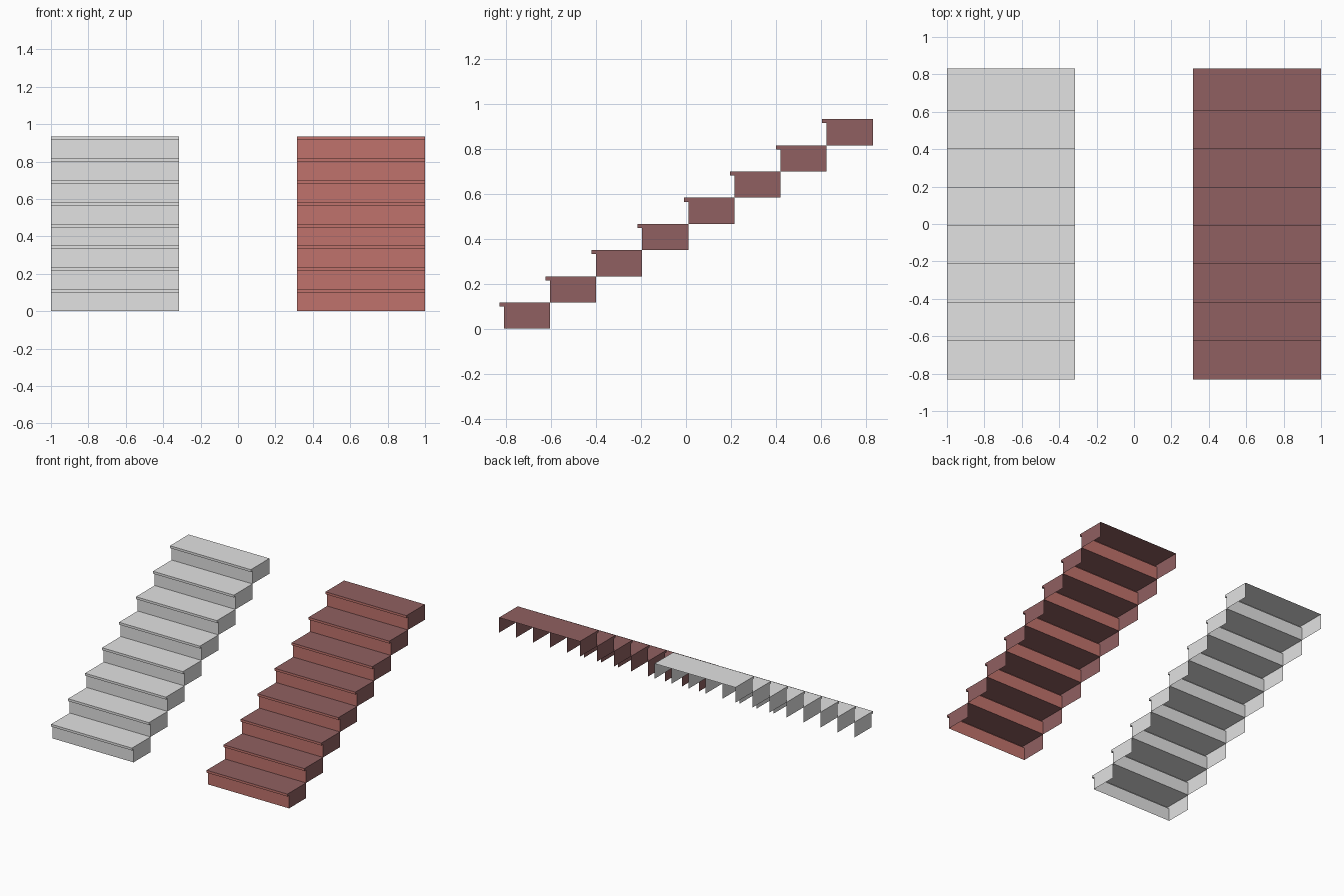
import bpy, bmesh

if "Cube" in bpy.data.objects:
    bpy.data.objects.remove(bpy.data.objects["Cube"])

STEPS = 8
RISE = 0.1166        # height of one step
GOING = 0.2053       # depth of one step
NOSE = 0.02          # overhang of the tread
NOSE_T = 0.018       # thickness of the overhang
Y0 = -0.811          # first riser
INNER, OUTER = 0.316, 1.0


def material(name, rgb):
    m = bpy.data.materials.new(name)
    m.diffuse_color = (*rgb, 1.0)
    m.use_nodes = True
    m.node_tree.nodes["Principled BSDF"].inputs["Base Color"].default_value = m.diffuse_color
    return m


grey = material("light grey", (0.76, 0.76, 0.76))
brown = material("dull brown", (0.279, 0.117, 0.119))
red = material("brick red", (0.527, 0.171, 0.150))


def staircase(name, xa, xb, body, front):
    """Flight of thin-shelled steps, open underneath and at the back."""
    bm = bmesh.new()
    for i in range(STEPS):
        y, z = Y0 + i * GOING, i * RISE
        yb, top = y + GOING, z + RISE
        # side outline: back bottom, riser, nosing, tread
        outline = [(yb, z), (y, z), (y, top - NOSE_T), (y - NOSE, top - NOSE_T),
                   (y - NOSE, top), (yb, top)]
        left = [bm.verts.new((xa, *p)) for p in outline]
        right = [bm.verts.new((xb, *p)) for p in outline]
        # side panels
        bm.faces.new(left[::-1]).normal_update()
        bm.faces.new(right).normal_update()
        # riser, nosing underside, nosing front, tread
        for k in range(1, 5):
            bm.faces.new((left[k], right[k], right[k + 1], left[k + 1]))
    # make all faces look outwards
    bm.normal_update()
    cx = (xa + xb) / 2
    for f in bm.faces:
        n, c = f.normal, f.calc_center_median()
        if abs(n.x) > 0.5:
            flip = n.x * (c.x - cx) < 0
        elif abs(n.y) > 0.5:
            flip = n.y > 0
        else:
            on_tread = f.calc_area() > 0.05
            flip = (n.z < 0) if on_tread else (n.z > 0)
        if flip:
            f.normal_flip()
    bm.normal_update()
    # front-facing faces get the second colour
    for f in bm.faces:
        f.material_index = 1 if f.normal.y < -0.5 else 0
    me = bpy.data.meshes.new(name)
    bm.to_mesh(me)
    bm.free()
    me.materials.append(body)
    me.materials.append(front)
    ob = bpy.data.objects.new(name, me)
    bpy.context.collection.objects.link(ob)


staircase("grey_staircase", -OUTER, -INNER, grey, grey)
staircase("red_staircase", INNER, OUTER, brown, red)
